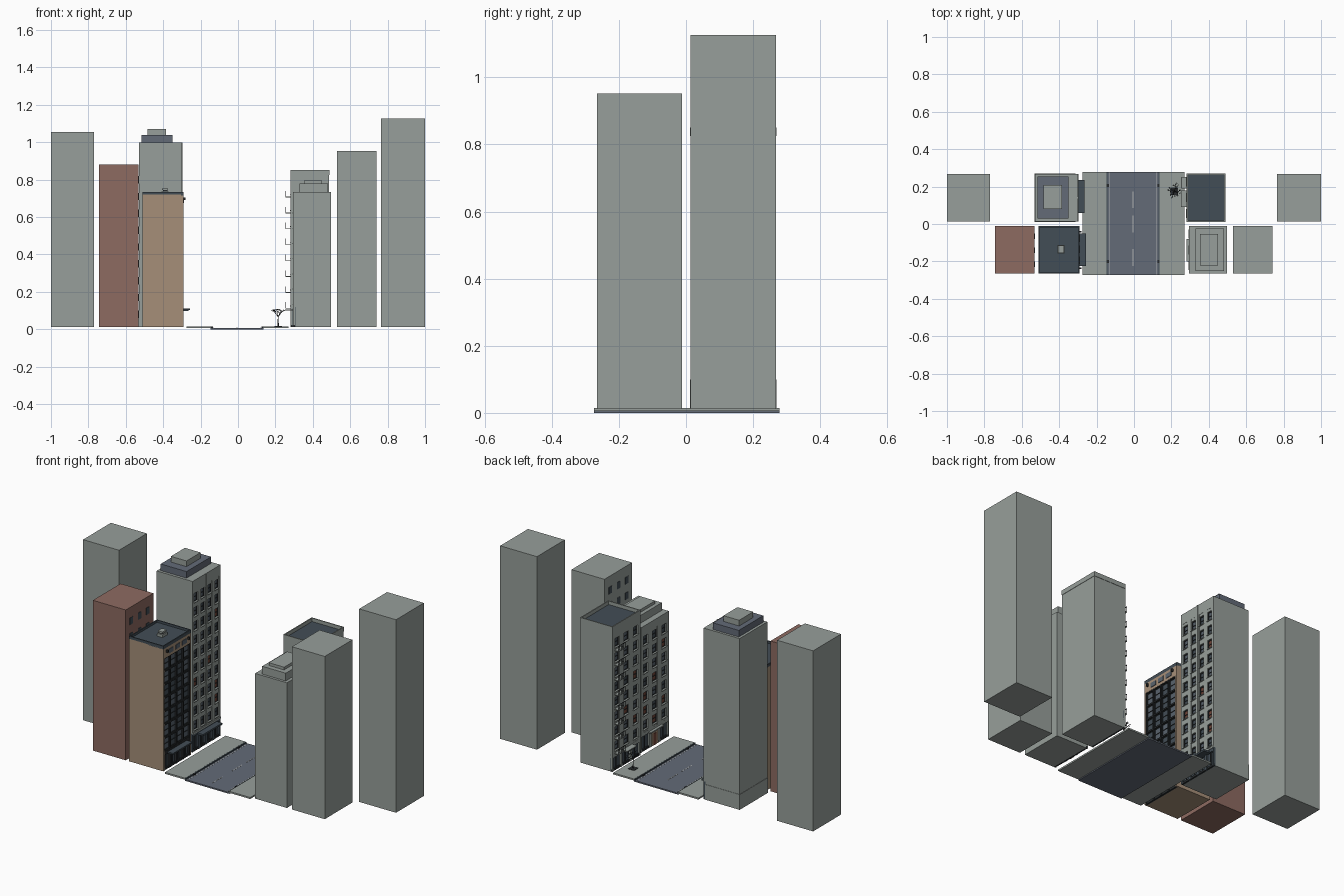
import bpy, bmesh, math, random
from mathutils import Vector

if "Cube" in bpy.data.objects:
    bpy.data.objects.remove(bpy.data.objects["Cube"])

random.seed(4)

COLOURS = {
    "grey stone": (0.31, 0.345, 0.325), "red brick": (0.27, 0.145, 0.12),
    "tan brick": (0.38, 0.275, 0.19), "asphalt": (0.125, 0.145, 0.185),
    "dark roof": (0.055, 0.075, 0.092), "black metal": (0.02, 0.023, 0.025),
    "window glass": (0.10, 0.125, 0.155), "curtain red": (0.17, 0.06, 0.04),
    "road paint": (0.45, 0.47, 0.46),
}
NAMES = list(COLOURS)
MATS = []
for n, c in COLOURS.items():
    m = bpy.data.materials.new(n)
    m.diffuse_color = (*c, 1)
    m.use_nodes = True
    m.node_tree.nodes["Principled BSDF"].inputs["Base Color"].default_value = m.diffuse_color
    MATS.append(m)
STONE, RED, TAN, ROAD, ROOF, METAL, GLASS, CURTAIN, PAINT = range(9)


def build(name, boxes):
    """One object from boxes given as (x0, x1, y0, y1, z0, z1, material)."""
    bm = bmesh.new()
    for x0, x1, y0, y1, z0, z1, mat in boxes:
        x0, x1 = sorted((x0, x1))
        new = bmesh.ops.create_cube(bm, size=1)["verts"]
        for v in new:
            v.co = Vector(((x0 + x1) / 2 + v.co.x * (x1 - x0),
                           (y0 + y1) / 2 + v.co.y * (y1 - y0),
                           (z0 + z1) / 2 + v.co.z * (z1 - z0)))
        for f in {f for v in new for f in v.link_faces}:
            f.material_index = mat
    me = bpy.data.meshes.new(name)
    bm.to_mesh(me)
    bm.free()
    for m in MATS:
        me.materials.append(m)
    ob = bpy.data.objects.new(name, me)
    bpy.context.collection.objects.link(ob)
    return ob


def facade(name, s, face, y0, y1, z0, z1, cols, rows, wall, wf, hf, sills=True):
    """Recessed windows behind piers and spandrels, facing direction s on x."""
    back = face - s * 0.012
    cw, ch = (y1 - y0) / cols, (z1 - z0) / rows
    pier, span = cw * (1 - wf) / 2, ch * (1 - hf) / 2
    b = []
    for i in range(cols + 1):
        y = y0 + i * cw
        b.append((back, face, max(y0, y - pier), min(y1, y + pier), z0, z1, wall))
    for j in range(rows + 1):
        z = z0 + j * ch
        b.append((back, face - s * 0.001, y0, y1, max(z0, z - span), min(z1, z + span), wall))
    for i in range(cols):
        for j in range(rows):
            a, c = y0 + i * cw + pier, y0 + (i + 1) * cw - pier
            lo, hi = z0 + j * ch + span, z0 + (j + 1) * ch - span
            mat = random.choice([GLASS, GLASS, ROOF, ROOF, GLASS, CURTAIN if sills else ROOF])
            b.append((back, back + s * 0.002, a, c, lo, hi, mat))
            # window frame and sash bars
            for p, q in ((a, a + 0.003), (c - 0.003, c)):
                b.append((back, back + s * 0.006, p, q, lo, hi, METAL))
            for z in (lo, (lo + hi) / 2 - 0.001, hi - 0.003):
                b.append((back, back + s * 0.005, a, c, z, z + 0.003, METAL))
            if sills:
                b.append((back, face + s * 0.004, a - 0.003, c + 0.003, lo - 0.004, lo, STONE))
    build(name, b)


def parapet(name, x0, x1, y0, y1, z0, z1, mat, t=0.008):
    """Low wall around a flat roof."""
    build(name, [(x0, x0 + t, y0, y1, z0, z1, mat), (x1 - t, x1, y0, y1, z0, z1, mat),
                 (x0 + t, x1 - t, y0, y0 + t, z0, z1, mat),
                 (x0 + t, x1 - t, y1 - t, y1, z0, z1, mat)])


def shopfront(name, s, face, y0, y1, z1, wall, cols):
    """Ground floor with glazing, doors and piers."""
    back = face - s * 0.012
    w = (y1 - y0) / cols
    b = [(back, back + s * 0.002, y0, y1, G, z1, ROOF),
         (back, face, y0, y1, z1 - 0.02, z1, wall),
         (back, face - s * 0.002, y0, y1, G, G + 0.012, METAL)]
    for i in range(cols + 1):
        y = y0 + i * w
        b.append((back, face, max(y0, y - 0.008), min(y1, y + 0.008), G, z1, wall))
    for i in range(cols):
        y = y0 + (i + 0.5) * w
        b.append((back, back + s * 0.006, y - 0.002, y + 0.002, G, z1 - 0.02, METAL))
    build(name, b)


G = 0.012                     # ground level of the buildings
F0, F1 = -0.265, -0.012       # front row depth
B0, B1 = 0.014, 0.268         # back row depth

# Plain background blocks
build("far_left_block", [(-1.0, -0.77, B0, B1, G, 1.055, STONE)])
build("far_right_block", [(0.765, 1.0, B0, B1, G, 1.127, STONE)])
build("brick_block", [(-0.742, -0.532, F0, F1, G, 0.88, RED)])
build("right_block", [(0.53, 0.74, F0, F1, G, 0.952, STONE)])

# Flat window plates on the inner faces of two background blocks
for name, s, face, top in (("brick_block_windows", 1, -0.532, 0.82),
                           ("right_block_windows", -1, 0.53, 0.89)):
    build(name, [(face, face + s * 0.002, y - 0.014, y + 0.014,
                  top - r * 0.09 - 0.04, top - r * 0.09, ROOF)
                 for y in (-0.215, -0.14, -0.065) for r in range(9)])

# Stepped tower, left rear
build("stepped_tower", [(-0.53, -0.312, B0, B1, G, 1.0, STONE),
                        (-0.532, -0.312, B0 - 0.002, B1 + 0.002, G, 0.1, STONE),
                        (-0.312, -0.30, B0, B1, 0.94, 1.0, STONE),
                        (-0.312, -0.296, B0, B1, 0.115, 0.125, STONE)])
build("tower_crown", [(-0.515, -0.35, 0.03, 0.254, 1.0, 1.038, ROAD),
                      (-0.485, -0.385, 0.08, 0.208, 1.038, 1.071, STONE)])
facade("tower_windows", 1, -0.30, B0, B1, 0.12, 0.94, 4, 10, STONE, 0.55, 0.62)
shopfront("tower_entrance", 1, -0.30, B0, B1, 0.12, ROOF, 4)
build("tower_pilaster", [(-0.30, -0.296, 0.137, 0.145, 0.125, 1.0, STONE)])
build("tower_canopy", [(-0.302, -0.265, 0.06, 0.235, 0.098, 0.108, ROOF)])

# Tan block with glazed street front
build("tan_block", [(-0.51, -0.304, F0, F1, G, 0.72, TAN),
                    (-0.51, -0.292, F0, F1, 0.716, 0.722, ROOF),
                    (-0.304, -0.292, F0, F1, 0.66, 0.716, TAN),
                    (-0.304, -0.291, F0, F0 + 0.008, G, 0.66, TAN),
                    (-0.304, -0.291, F1 - 0.008, F1, G, 0.66, TAN)])
parapet("tan_block_parapet", -0.51, -0.292, F0, F1, 0.722, 0.735, ROOF, 0.006)
facade("tan_block_glazing", 1, -0.292, F0 + 0.008, F1 - 0.008, 0.12, 0.66, 4, 7,
       METAL, 0.86, 0.88, False)
shopfront("tan_block_shop", 1, -0.292, F0 + 0.008, F1 - 0.008, 0.12, METAL, 4)
build("attic_windows", [(-0.292, -0.289, F0 + 0.05 + i * 0.06, F0 + 0.09 + i * 0.06,
                         0.675, 0.7, GLASS) for i in range(3)])
build("shop_canopy", [(-0.292, -0.257, -0.225, -0.05, 0.102, 0.11, ROOF)])
build("wall_lamps", [(-0.291, -0.28, y, y + 0.008, 0.69, 0.705, METAL) for y in (-0.24, -0.045)])
build("roof_vent", [(-0.408, -0.372, -0.158, -0.112, 0.722, 0.738, STONE),
                    (-0.402, -0.378, -0.15, -0.12, 0.738, 0.744, METAL),
                    (-0.405, -0.375, -0.154, -0.116, 0.744, 0.752, STONE)])

# Stepped block, right front
build("stepped_block", [(0.307, 0.498, F0, F1, G, 0.735, STONE),
                        (0.295, 0.307, F0, F1, 0.69, 0.735, STONE)])
build("stepped_block_crown", [(0.33, 0.48, -0.25, -0.025, 0.735, 0.78, STONE),
                              (0.352, 0.45, -0.222, -0.053, 0.78, 0.796, STONE)])
facade("stepped_block_windows", -1, 0.295, F0, F1, 0.12, 0.69, 3, 7, STONE, 0.5, 0.62)
shopfront("stepped_block_entrance", -1, 0.295, F0, F1, 0.12, STONE, 3)
build("entrance_door", [(0.296, 0.305, -0.165, -0.112, G, 0.09, TAN),
                        (0.294, 0.303, -0.152, -0.125, G, 0.08, CURTAIN)])
build("entrance_hood", [(0.28, 0.296, -0.20, -0.08, 0.1, 0.107, STONE)])

# Apartment block with fire escapes, right rear
build("apartment_block", [(0.294, 0.486, B0, B1, G, 0.825, STONE),
                          (0.282, 0.294, B0, B1, 0.79, 0.825, STONE),
                          (0.29, 0.48, B0 + 0.006, B1 - 0.006, 0.825, 0.832, ROOF)])
parapet("apartment_parapet", 0.282, 0.488, B0 - 0.002, B1 + 0.002, 0.825, 0.851, STONE, 0.006)
facade("apartment_windows", -1, 0.282, B0, B1, 0.11, 0.79, 3, 8, STONE, 0.5, 0.6)
shopfront("apartment_entrance", -1, 0.282, B0, B1, 0.11, STONE, 3)
escape = []
for j in range(8):
    z = 0.11 + j * 0.085
    escape.append((0.255, 0.282, 0.19, 0.25, z, z + 0.004, STONE))
    escape.append((0.255, 0.257, 0.19, 0.25, z + 0.032, z + 0.035, METAL))
    for k in range(6):
        y = 0.19 + k * 0.0116
        escape.append((0.255, 0.257, y, y + 0.002, z + 0.004, z + 0.034, METAL))
build("fire_escape", escape)
build("apartment_canopy", [(0.25, 0.282, 0.09, 0.18, 0.1, 0.106, STONE)])

# Street: carriageway, pavements, kerbs, markings and drains
Y0, Y1 = -0.274, 0.279
build("road", [(-0.147, 0.137, Y0, Y1, 0.0, 0.008, ROAD)])
for name, a, b, k in (("left_pavement", -0.275, -0.147, -0.147), ("right_pavement", 0.137, 0.27, 0.137)):
    s = 1 if k < 0 else -1
    build(name, [(a, b, Y0, Y1, 0.006, 0.015, STONE),
                 (k, k + s * 0.006, Y0, Y1, 0.006, 0.0145, ROOF)])
    build(name + "_drains", [(k, k + s * 0.012, y - 0.008, y + 0.008, 0.008, 0.0152, METAL)
                             for y in (-0.2, 0.205)])
    build(name + "_edge_line", [(k + s * 0.014, k + s * 0.017, Y0, Y1, 0.008, 0.0086, PAINT)])
build("lane_dashes", [(-0.007, -0.003, y - 0.045, y + 0.045, 0.008, 0.0088, PAINT)
                      for y in (-0.18, 0.0, 0.13)])

# Bare street tree grown from short branching segments
cu = bpy.data.curves.new("street_tree", "CURVE")
cu.dimensions = "3D"
cu.bevel_depth = 0.0032
cu.bevel_resolution = 0
cu.materials.append(MATS[METAL])


def branch(p, d, length, r, depth):
    q = p + d * length
    sp = cu.splines.new("POLY")
    sp.points.add(1)
    for pt, co, rad in zip(sp.points, (p, q), (r, r * 0.7)):
        pt.co = (*co, 1)
        pt.radius = rad
    if depth:
        turn = random.uniform(0, math.tau)
        for k in range(4):
            a = turn + k * math.tau / 4
            side = Vector((math.cos(a), math.sin(a), random.uniform(-0.2, 0.5)))
            branch(q, (d * 0.7 + side * 0.8).normalized(), length * 0.55, r * 0.65, depth - 1)


branch(Vector((0.215, 0.175, 0.015)), Vector((0, 0, 1)), 0.052, 1.0, 3)
bpy.context.collection.objects.link(bpy.data.objects.new("street_tree", cu))
build("tree_pit", [(0.195, 0.235, 0.155, 0.195, 0.015, 0.017, METAL)])
